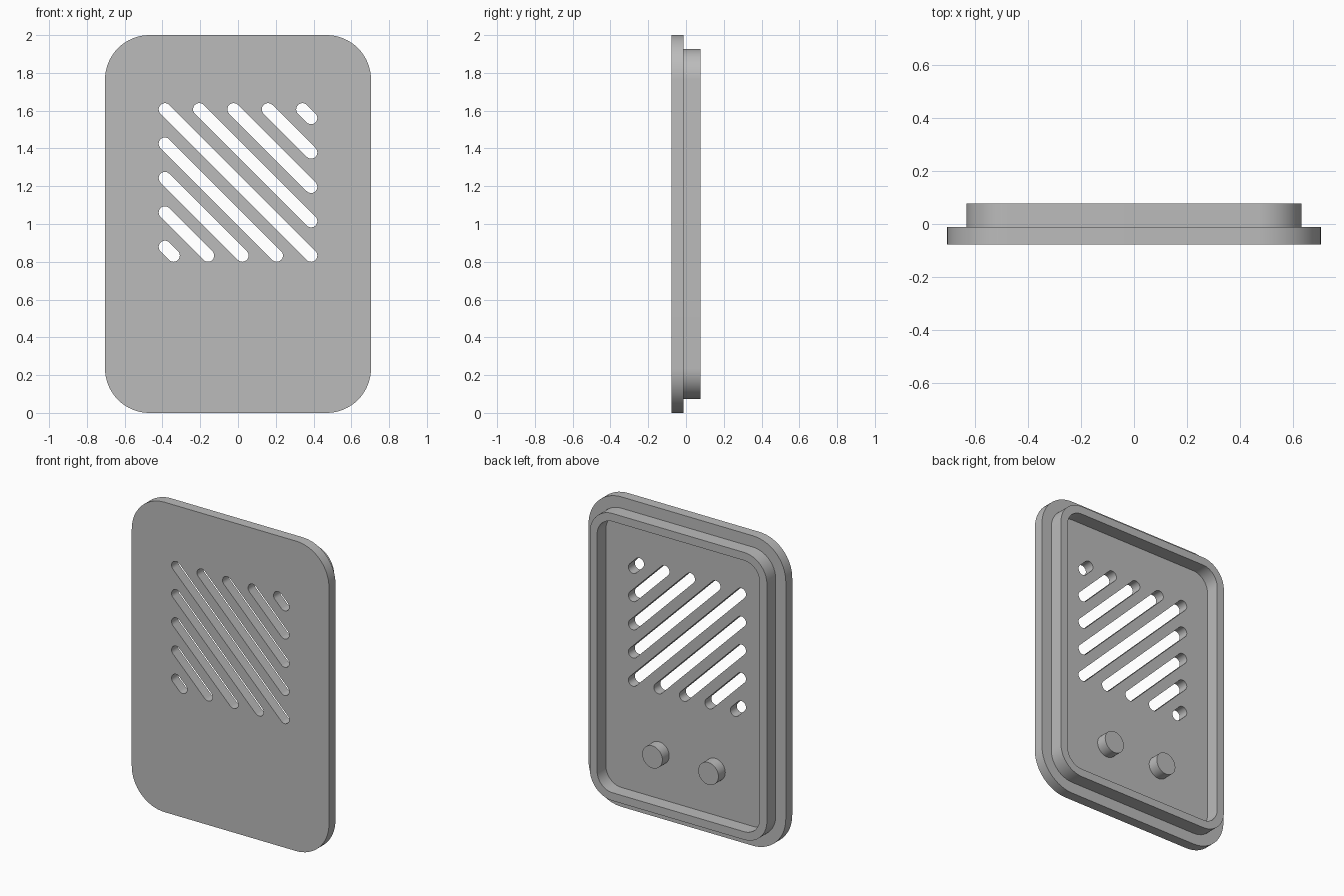
import bpy, bmesh
from math import sin, cos, pi, radians
from mathutils import Matrix, Vector

cube = bpy.data.objects.get("Cube")
if cube:
    bpy.data.objects.remove(cube, do_unlink=True)

# One material for the whole cover
grey = bpy.data.materials.new("plain_grey")
grey.use_nodes = True
colour = (0.5, 0.5, 0.5, 1)
grey.diffuse_color = colour
grey.node_tree.nodes["Principled BSDF"].inputs["Base Color"].default_value = colour

FRONT, STEP, BACK = -0.078, -0.012, 0.078
MID = 1.0


def arc(cx, cz, r, start, sweep, steps):
    return [(cx + r * cos(start + sweep * i / steps),
             cz + r * sin(start + sweep * i / steps)) for i in range(steps + 1)]


def rounded_rect(half_w, half_h, r, steps=16):
    pts = []
    for i, (sx, sz) in enumerate([(1, 1), (-1, 1), (-1, -1), (1, -1)]):
        pts += arc(sx * (half_w - r), MID + sz * (half_h - r), r, i * pi / 2, pi / 2, steps)
    return pts


def slot(a, b, r, steps=12):
    """Stadium outline running down to the right from a to b."""
    return arc(*a, r, pi / 4, pi, steps) + arc(*b, r, pi * 5 / 4, pi, steps)


def finish(obj):
    obj.data.materials.clear()
    obj.data.materials.append(grey)
    bpy.ops.object.select_all(action='DESELECT')
    obj.select_set(True)
    bpy.context.view_layer.objects.active = obj
    bpy.ops.object.shade_smooth_by_angle(angle=radians(30))


def extrude_outlines(name, outlines, y0, y1):
    """Fill the first outline, leave the others open, and give it depth in y."""
    curve = bpy.data.curves.new(name + "_profile", 'CURVE')
    curve.dimensions = '2D'
    curve.fill_mode = 'BOTH'
    curve.extrude = (y1 - y0) / 2
    for pts in outlines:
        spline = curve.splines.new('POLY')
        spline.points.add(len(pts) - 1)
        for p, (x, z) in zip(spline.points, pts):
            p.co = (x, z, 0, 1)
        spline.use_cyclic_u = True
    helper = bpy.data.objects.new(name + "_profile", curve)
    bpy.context.collection.objects.link(helper)
    mesh = bpy.data.meshes.new_from_object(helper)
    bpy.data.objects.remove(helper, do_unlink=True)
    mesh.name = name
    mesh.transform(Matrix.Translation((0, (y0 + y1) / 2, 0)) @ Matrix.Rotation(pi / 2, 4, 'X'))
    bm = bmesh.new()
    bm.from_mesh(mesh)
    bmesh.ops.remove_doubles(bm, verts=bm.verts, dist=1e-5)
    bmesh.ops.recalc_face_normals(bm, faces=bm.faces)
    bm.to_mesh(mesh)
    bm.free()
    obj = bpy.data.objects.new(name, mesh)
    bpy.context.collection.objects.link(obj)
    finish(obj)


# Front plate with diagonal vent slots clipped to a square
half, vent_z, pitch = 0.387, 1.22, 0.182
slots = []
for k in range(-4, 5):
    c = k * pitch
    a = (max(-half, c - half), vent_z + min(half, c + half))
    b = (min(half, c + half), vent_z + max(-half, c - half))
    slots.append(slot(a, b, 0.033))
extrude_outlines("front_plate", [rounded_rect(0.704, 1.0, 0.235)] + slots, FRONT, STEP)

# Raised rim on the back
extrude_outlines("back_rim", [rounded_rect(0.632, 0.927, 0.162),
                              rounded_rect(0.58, 0.875, 0.11)], STEP, BACK)

# Two round pegs inside the rim
for side, x in (("left", 0.2), ("right", -0.2)):
    bpy.ops.mesh.primitive_cylinder_add(vertices=48, radius=0.072, depth=0.08,
                                        location=(x, STEP + 0.03, 0.42),
                                        rotation=(pi / 2, 0, 0))
    peg = bpy.context.object
    peg.name = side + "_peg"
    finish(peg)
